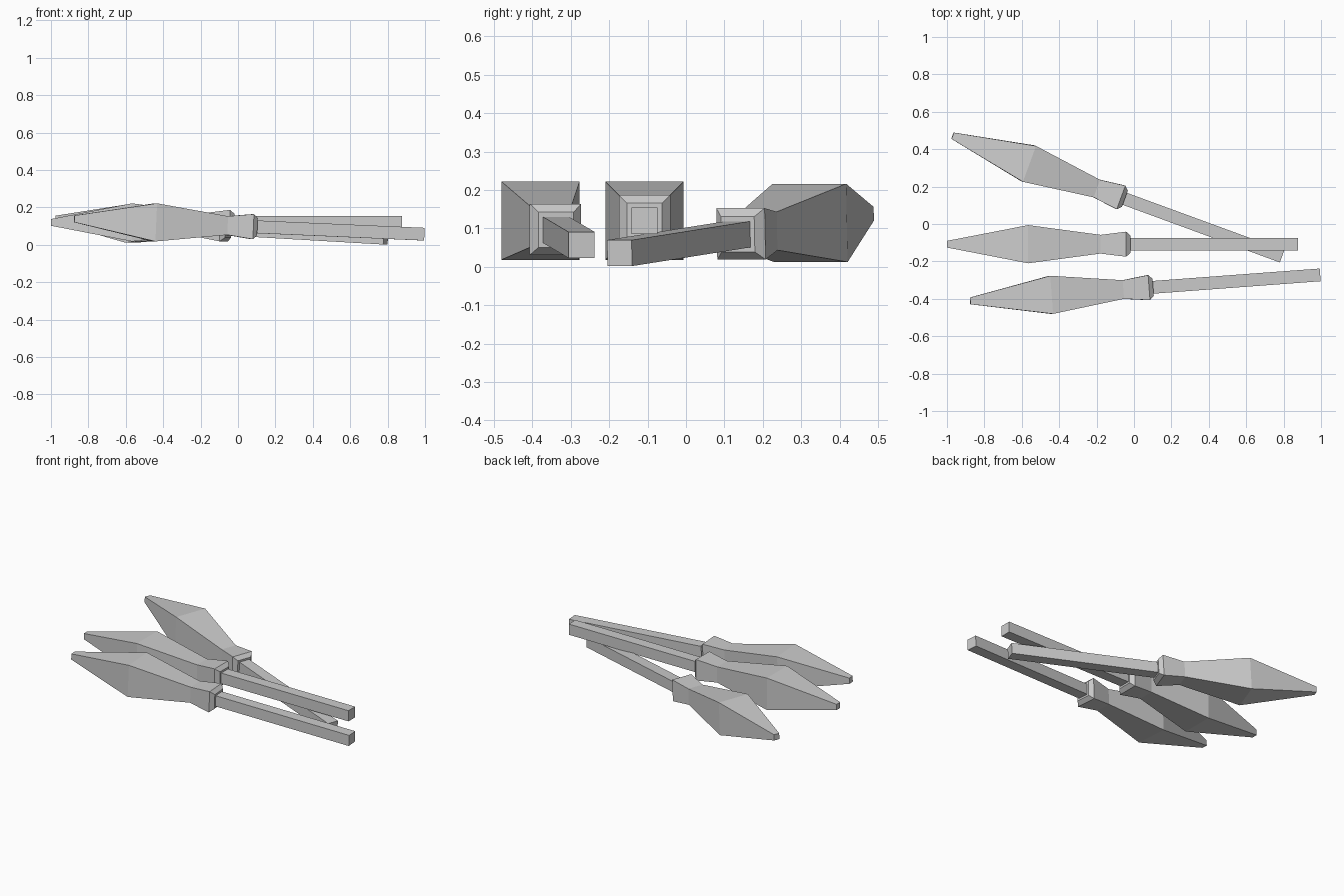
import bpy, bmesh
from mathutils import Vector, Matrix

if "Cube" in bpy.data.objects:
    bpy.data.objects.remove(bpy.data.objects["Cube"])

# Square-section profile along the brush: (fraction-free distance from tip, half width)
HEAD = [(0, .018), (.433, .102), (.82, .05), (.957, .067), (.98, .046)]
HANDLE = [(.97, .034), (1.877, .034)]


def loft(bm, profile, mat):
    rings = [[bm.verts.new(mat @ Vector((x, sy * h, sz * h)))
              for sy, sz in ((-1, -1), (1, -1), (1, 1), (-1, 1))]
             for x, h in profile]
    for a, b in zip(rings, rings[1:]):
        for i in range(4):
            j = (i + 1) % 4
            bm.faces.new((a[i], a[j], b[j], b[i]))
    bm.faces.new(rings[0])
    bm.faces.new(rings[-1])


def brush(name, tip, end):
    tip, end = Vector(tip), Vector(end)
    x = (end - tip).normalized()
    y = Vector((0, 0, 1)).cross(x).normalized()
    z = x.cross(y)
    mat = Matrix.Translation(tip) @ Matrix((x, y, z)).transposed().to_4x4()
    for part, profile in (("head", HEAD), ("handle", HANDLE)):
        bm = bmesh.new()
        loft(bm, profile, mat)
        bmesh.ops.recalc_face_normals(bm, faces=bm.faces)
        me = bpy.data.meshes.new(f"{name}_{part}")
        bm.to_mesh(me)
        bm.free()
        bpy.context.collection.objects.link(bpy.data.objects.new(me.name, me))


# Three brushes lying side by side
brush("back_brush", (-.97, .472, .138), (.787, -.172, .036))
brush("middle_brush", (-.999, -.108, .12), (.878, -.108, .12))
brush("front_brush", (-.876, -.411, .139), (.997, -.272, .057))
